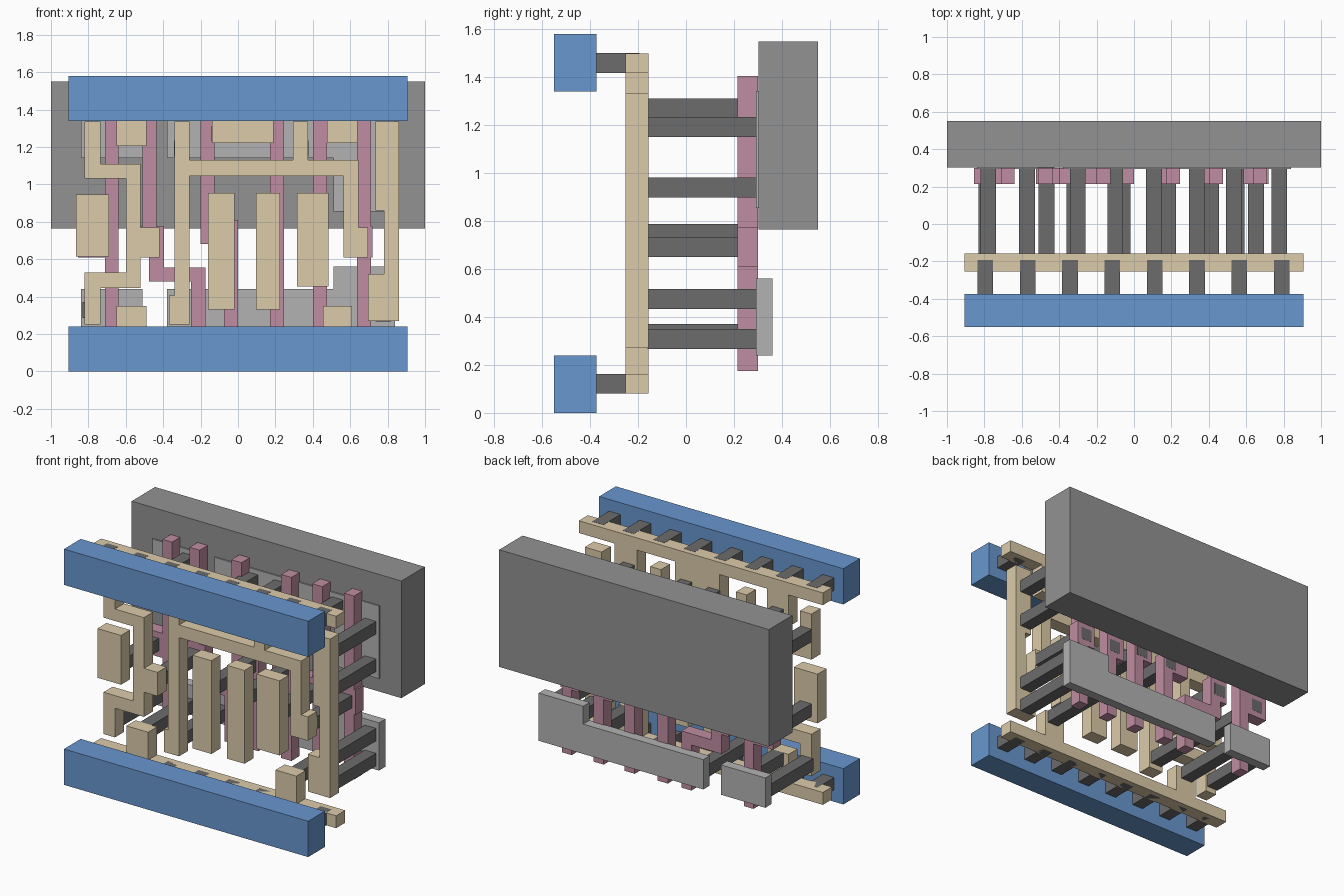
import bpy, bmesh


def material(name, rgb):
    m = bpy.data.materials.new(name)
    m.diffuse_color = (*rgb, 1)
    return m


BLUE = material("blue", (0.14, 0.31, 0.62))
TAN = material("tan", (0.72, 0.60, 0.40))
PINK = material("pink", (0.53, 0.27, 0.36))
DARK = material("dark_grey", (0.15, 0.15, 0.15))
MID = material("mid_grey", (0.29, 0.29, 0.29))
LIGHT = material("light_grey", (0.45, 0.45, 0.45))


def prism(name, outline, depth, mat):
    """Extrude an (x, z) outline between two y depths."""
    bm = bmesh.new()
    face = bm.faces.new([bm.verts.new((x, depth[0], z)) for x, z in outline])
    ext = bmesh.ops.extrude_face_region(bm, geom=[face])
    verts = [v for v in ext["geom"] if isinstance(v, bmesh.types.BMVert)]
    bmesh.ops.translate(bm, vec=(0, depth[1] - depth[0], 0), verts=verts)
    bmesh.ops.recalc_face_normals(bm, faces=bm.faces)
    me = bpy.data.meshes.new(name)
    bm.to_mesh(me)
    bm.free()
    me.materials.append(mat)
    ob = bpy.data.objects.new(name, me)
    bpy.context.collection.objects.link(ob)
    return ob


def block(name, x0, x1, z0, z1, depth, mat):
    return prism(name, [(x0, z0), (x1, z0), (x1, z1), (x0, z1)], depth, mat)


def rail(name, edge, inner, stubs, depth):
    """Rail spanning the full width with (x0, x1, z) stubs on its inner edge."""
    pts = [(0.905, edge), (-0.905, edge), (-0.905, inner)]
    for x0, x1, z in stubs:
        pts += [(x0, inner), (x0, z), (x1, z), (x1, inner)]
    prism(name, pts + [(0.905, inner)], depth, TAN)


# Depth of each layer, front to back
METAL, LOCAL, GATE = (-0.55, -0.373), (-0.253, -0.157), (0.215, 0.30)
ACTIVE, WELL = (0.293, 0.36), (0.302, 0.55)
RAIL_PIN, PIN = (-0.375, -0.193), (-0.16, 0.301)

# Back plate and active strips
block("back_plate", -1, 1, 0.765, 1.55, WELL, MID)
block("upper_strip_small", -0.84, -0.51, 1.14, 1.343, ACTIVE, LIGHT)
prism("upper_strip", [(-0.38, 1.343), (0.84, 1.343), (0.84, 0.855), (0.51, 0.855),
                      (0.51, 1.14), (-0.38, 1.14)], ACTIVE, LIGHT)
block("lower_strip_small", -0.84, -0.51, 0.24, 0.44, ACTIVE, LIGHT)
prism("lower_strip", [(-0.38, 0.24), (0.84, 0.24), (0.84, 0.56), (0.51, 0.56),
                      (0.51, 0.44), (-0.38, 0.44)], ACTIVE, LIGHT)

# Front power rails and their pins
for side, z0, pin in (("bottom", 0.0, 0.08), ("top", 1.34, 1.418)):
    block(side + "_front_rail", -0.905, 0.905, z0, z0 + 0.24, METAL, BLUE)
    for i in range(8):
        x = -0.795 + i * 0.2264
        block(side + "_rail_pin", x - 0.042, x + 0.042, pin, pin + 0.083, RAIL_PIN, DARK)

# Tan rails with stubs
rail("top_tan_rail", 1.5, 1.418,
     [(-0.65, -0.49, 1.205), (-0.14, 0.19, 1.22), (0.475, 0.64, 1.22)], LOCAL)
rail("bottom_tan_rail", 0.08, 0.163, [(-0.65, -0.49, 0.35), (0.455, 0.61, 0.35)], LOCAL)

# Tan tracks
prism("left_track", [
    (-.82, 1.335), (-.735, 1.335), (-.735, 1.11), (-.52, 1.11), (-.52, .77), (-.42, .77),
    (-.42, .61), (-.52, .61), (-.52, .445), (-.735, .445), (-.735, .25), (-.82, .25),
    (-.82, .53), (-.60, .53), (-.60, 1.03), (-.82, 1.03)], LOCAL, TAN)
prism("middle_track", [
    (-.34, 1.335), (-.26, 1.335), (-.26, 1.13), (.295, 1.13), (.295, 1.335), (.375, 1.335),
    (.375, 1.13), (.645, 1.13), (.645, .77), (.695, .77), (.695, .61), (.565, .61),
    (.565, 1.045), (-.26, 1.045), (-.26, .25), (-.37, .25), (-.37, .405), (-.34, .405)],
    LOCAL, TAN)
prism("right_track", [
    (.735, 1.335), (.86, 1.335), (.86, .27), (.695, .27), (.695, .52), (.78, .52),
    (.78, .86), (.735, .86)], LOCAL, TAN)
for x0, x1, z0, z1 in ((-.865, -.69, .615, .945), (-.16, -.02, .33, .955),
                       (.095, .225, .33, .955), (.315, .485, .455, .955)):
    block("tan_pad", x0, x1, z0, z1, LOCAL, TAN)

# Pink gate columns: straight ones with a pad on the left or both sides
TOP, BOT = 1.405, 0.175
for x0, x1, p, z0, z1 in ((-.71, -.64, -.855, .61, .775), (.17, .245, .10, .68, .81),
                          (.40, .475, .335, .61, .775)):
    prism("gate_column", [(x0, TOP), (x1, TOP), (x1, BOT), (x0, BOT), (x0, z0), (p, z0),
                          (p, z1), (x0, z1)], GATE, PINK)
prism("right_gate", [
    (.637, TOP), (.71, TOP), (.71, .775), (.72, .775), (.72, .61), (.71, .61), (.71, BOT),
    (.637, BOT), (.637, .61), (.585, .61), (.585, .775), (.637, .775)], GATE, PINK)
prism("stepped_gate", [
    (-.51, TOP), (-.435, TOP), (-.435, .775), (-.395, .775), (-.395, .555), (-.175, .555),
    (-.175, BOT), (-.25, BOT), (-.25, .48), (-.475, .48), (-.475, .61), (-.525, .61),
    (-.525, .775), (-.51, .775)], GATE, PINK)
prism("jogged_gate", [
    (-.20, TOP), (-.125, TOP), (-.125, .81), (0, .81), (0, BOT), (-.075, BOT),
    (-.075, .68), (-.20, .68)], GATE, PINK)

# Dark pins joining the tan layer to the layers behind
PINS = {
    1.27: (-0.572, -0.10, 0.107, 0.533),
    1.192: (-0.78, -0.30, 0.335, 0.777),
    0.94: (0.777,),
    0.745: (-0.06, 0.183),
    0.692: (-0.78, -0.468, 0.412, 0.652),
    0.475: (0.777,),
    0.328: (-0.79, -0.318),
    0.308: (-0.572, 0.55, 0.777),
}
for z, xs in PINS.items():
    for x in xs:
        block("pin", x - 0.042, x + 0.042, z - 0.042, z + 0.042, PIN, DARK)

# Rest the model on the ground
low = min(v.co.z for o in bpy.data.objects for v in o.data.vertices)
for o in bpy.data.objects:
    o.location.z -= low
